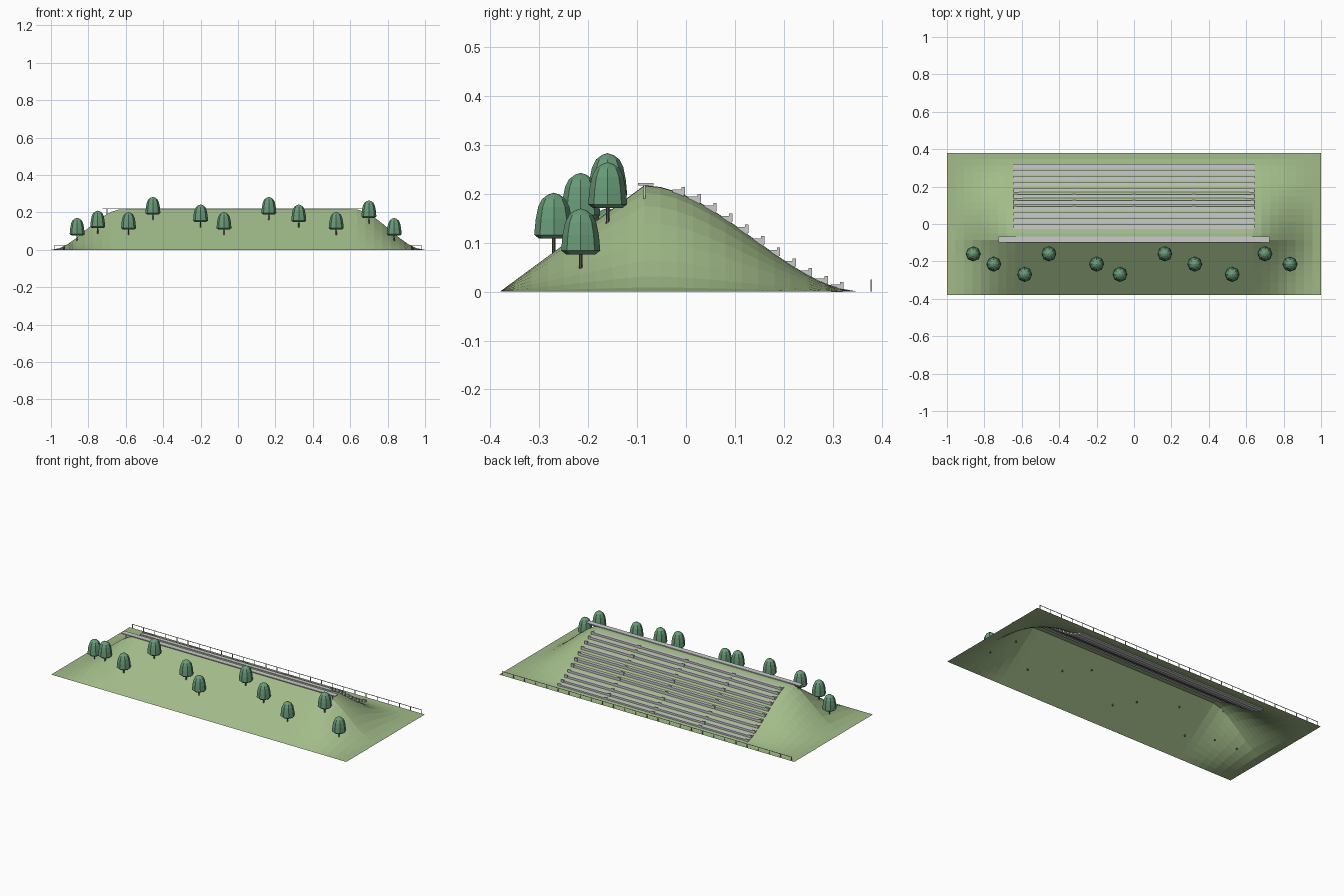
import bpy, bmesh, math
from mathutils import Matrix, Vector

if "Cube" in bpy.data.objects:
    bpy.data.objects.remove(bpy.data.objects["Cube"])


def material(name, rgb):
    m = bpy.data.materials.new(name)
    m.diffuse_color = (*rgb, 1)
    m.use_nodes = True
    m.node_tree.nodes["Principled BSDF"].inputs["Base Color"].default_value = m.diffuse_color
    return m


GRASS = material("grass", (0.36, 0.50, 0.25))
LEAF = material("leaf", (0.14, 0.33, 0.19))
BARK = material("bark", (0.10, 0.13, 0.08))


def smooth(t):
    t = min(max(t, 0), 1)
    return t * t * (3 - 2 * t)


def height(x, y):
    if y < -0.085:
        prof = (y + 0.38) / 0.295
    else:
        prof = 1 - smooth((y + 0.085) / 0.445)
    return 0.217 * prof * (1 - smooth((abs(x) - 0.62) / 0.38))


def finish(name, bm, mat=None):
    me = bpy.data.meshes.new(name)
    bm.to_mesh(me)
    bm.free()
    ob = bpy.data.objects.new(name, me)
    bpy.context.collection.objects.link(ob)
    if mat:
        me.materials.append(mat)
    return ob


def box(bm, x0, x1, y0, y1, z0, z1):
    c = Vector(((x0 + x1) / 2, (y0 + y1) / 2, (z0 + z1) / 2))
    bmesh.ops.create_cube(bm, size=1, matrix=Matrix.Translation(c)
                          @ Matrix.Diagonal((x1 - x0, y1 - y0, z1 - z0, 1)))


# Grass embankment: open height-field sheet
xs = [-1 + i / 22 for i in range(45)]
ys = [-0.38 + 0.295 * i / 9 for i in range(9)] + [-0.085 + 0.465 * i / 14 for i in range(15)]
bm = bmesh.new()
rows = [[bm.verts.new((x, y, height(x, y))) for x in xs] for y in ys]
for a, b in zip(rows, rows[1:]):
    for i in range(len(xs) - 1):
        bm.faces.new((a[i], a[i + 1], b[i + 1], b[i]))
finish("embankment", bm, GRASS)

# Terrace rows stepping down the back slope, with small posts on each
treads, posts = bmesh.new(), bmesh.new()
for i in range(11):
    y = -0.016 + 0.0324 * i
    top = height(0, y) + 0.006
    box(treads, -0.645, 0.645, y - 0.012, y + 0.012, top - 0.015, top)
    for x in (-0.635, -0.32, 0, 0.32, 0.635):
        box(posts, x - 0.009, x + 0.009, y + 0.007, y + 0.014, top - 0.012, top + 0.005)
finish("terrace_treads", treads)
finish("terrace_posts", posts)

# Crest walkway and its end supports
bm = bmesh.new()
box(bm, -0.725, 0.725, -0.098, -0.066, 0.217, 0.222)
for x in (-0.7, 0.7):
    box(bm, x - 0.002, x + 0.002, -0.087, -0.083, 0.187, 0.218)
finish("crest_walkway", bm)

# Perimeter fence along the back edge
bm = bmesh.new()
for i in range(27):
    x = -0.98 + 1.96 * i / 26
    box(bm, x - 0.0015, x + 0.0015, 0.3765, 0.3795, 0, 0.025)
box(bm, -0.98, 0.98, 0.377, 0.379, 0.022, 0.025)
finish("back_fence", bm)

# Trees on the front slope: octagonal domed crowns on thin trunks
CROWN = [(0.030, 0.030), (0.040, 0.038), (0.037, 0.070), (0.032, 0.095),
         (0.024, 0.111), (0.012, 0.120)]
SPOTS = [(-0.86, -0.16), (-0.75, -0.215), (-0.585, -0.27), (-0.455, -0.16),
         (-0.2, -0.215), (-0.075, -0.27), (0.165, -0.16), (0.325, -0.215),
         (0.525, -0.27), (0.7, -0.16), (0.835, -0.215)]
crowns, trunks = bmesh.new(), bmesh.new()
for x, y in SPOTS:
    z = height(x, y) - 0.003
    rings = [[crowns.verts.new((x + r * math.cos(k * math.pi / 4),
                                y + r * math.sin(k * math.pi / 4), z + h))
              for k in range(8)] for r, h in CROWN]
    for a, b in zip(rings, rings[1:]):
        for k in range(8):
            n = (k + 1) % 8
            crowns.faces.new((a[k], a[n], b[n], b[k]))
    tip = crowns.verts.new((x, y, z + 0.124))
    for k in range(8):
        crowns.faces.new((rings[-1][k], rings[-1][(k + 1) % 8], tip))
    crowns.faces.new(rings[0][::-1])
    bmesh.ops.create_cone(trunks, cap_ends=True, segments=6, radius1=0.004, radius2=0.003,
                          depth=0.044, matrix=Matrix.Translation((x, y, z + 0.018)))
finish("tree_crowns", crowns, LEAF)
finish("tree_trunks", trunks, BARK)
